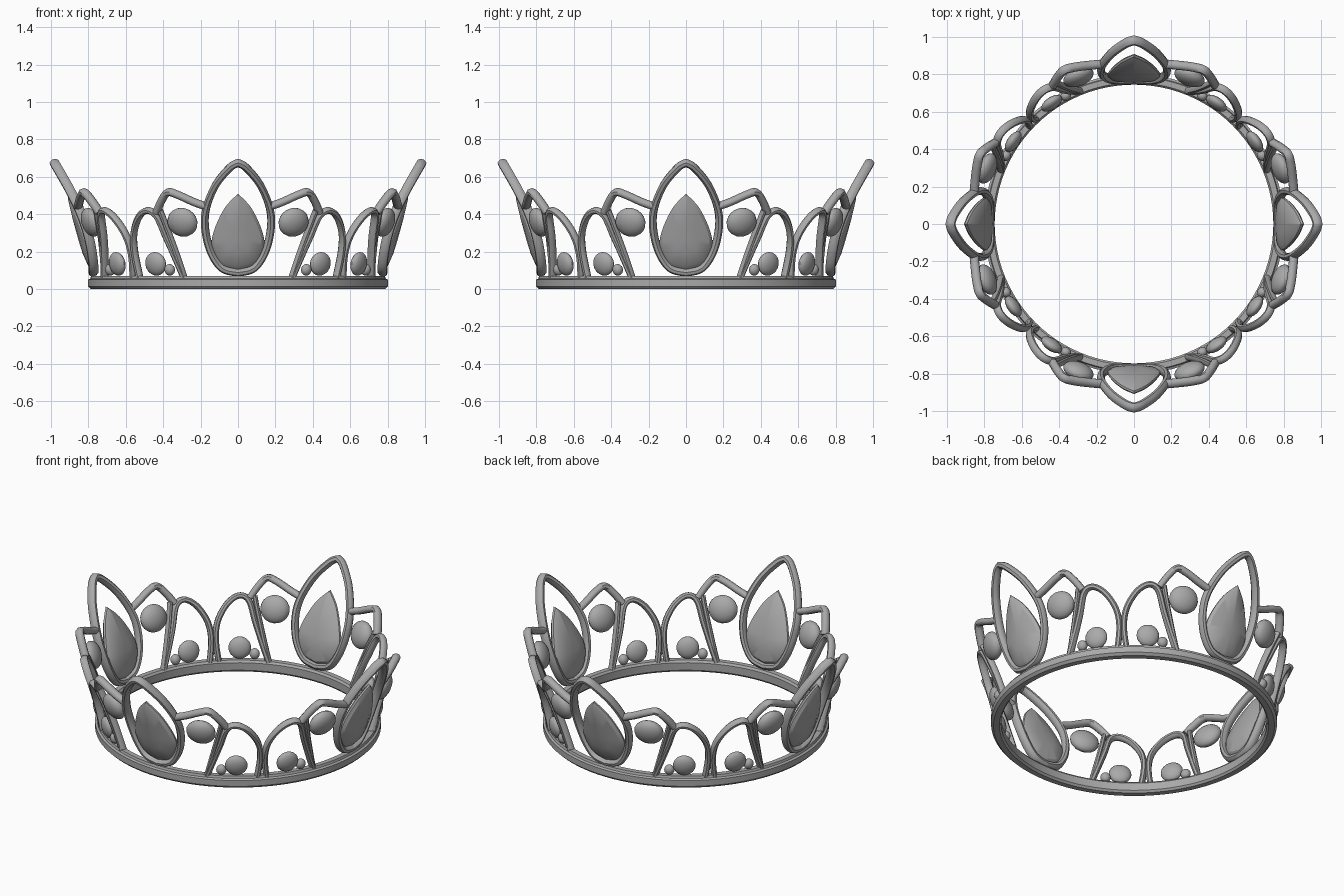
import bpy, bmesh, math
from mathutils import Vector, Matrix

if "Cube" in bpy.data.objects:
    bpy.data.objects.remove(bpy.data.objects["Cube"])

metal = bpy.data.materials.new("grey_metal")
metal.diffuse_color = (0.40, 0.40, 0.40, 1)
metal.use_nodes = True
metal.node_tree.nodes["Principled BSDF"].inputs["Base Color"].default_value = metal.diffuse_color


def wall_radius(z):
    d = z - 0.07
    return 0.77 + 0.15 * d + 0.33 * d * d


def on_wall(x, z, out=0.0):
    """Front-view point projected on to the flaring crown wall."""
    r = wall_radius(z)
    p = Vector((x, -math.sqrt(r * r - x * x), z))
    n = Vector((p.x, p.y, 0)).normalized()
    return p + n * out


def smooth_path(pts, closed=False, steps=7):
    """Catmull-Rom through 2D points."""
    n, out = len(pts), []
    P = [Vector(p) for p in pts]
    for i in range(n if closed else n - 1):
        if closed:
            a, b, c, d = (P[(i + k) % n] for k in (-1, 0, 1, 2))
        else:
            a, b, c, d = P[max(i - 1, 0)], P[i], P[i + 1], P[min(i + 2, n - 1)]
        for s in range(steps):
            t = s / steps
            out.append(0.5 * (2 * b + (c - a) * t + (2 * a - 5 * b + 4 * c - d) * t * t
                              + (3 * b - a - 3 * c + d) * t ** 3))
    if not closed:
        out.append(P[-1])
    return out


def finish(name, bm, angle=40, copies=4, mirror=False):
    """Mirror a front part if asked, repeat it round the crown, make the object."""
    if mirror:
        geo = bmesh.ops.duplicate(bm, geom=bm.verts[:] + bm.edges[:] + bm.faces[:])["geom"]
        for v in geo:
            if isinstance(v, bmesh.types.BMVert):
                v.co.x *= -1
    base = bm.verts[:] + bm.edges[:] + bm.faces[:]
    for k in range(1, copies):
        geo = bmesh.ops.duplicate(bm, geom=base)["geom"]
        bmesh.ops.rotate(bm, verts=[g for g in geo if isinstance(g, bmesh.types.BMVert)],
                         matrix=Matrix.Rotation(k * math.pi / 2, 3, 'Z'))
    bmesh.ops.recalc_face_normals(bm, faces=bm.faces[:])
    me = bpy.data.meshes.new(name)
    bm.to_mesh(me)
    bm.free()
    me.materials.append(metal)
    ob = bpy.data.objects.new(name, me)
    bpy.context.collection.objects.link(ob)
    bpy.ops.object.select_all(action='DESELECT')
    ob.select_set(True)
    bpy.context.view_layer.objects.active = ob
    bpy.ops.object.shade_smooth_by_angle(angle=math.radians(angle))
    return ob


def band(name, path, width, depth, closed=False, mirror=False, sides=8):
    """Sweep a rounded section along a front-view path on the wall."""
    bm = bmesh.new()
    pts = [on_wall(p.x, p.y) for p in path]
    n, rings = len(pts), []
    for i, p in enumerate(pts):
        a = pts[(i - 1) % n] if closed else pts[max(i - 1, 0)]
        b = pts[(i + 1) % n] if closed else pts[min(i + 1, n - 1)]
        t = (b - a).normalized()
        out = Vector((p.x, p.y, -0.33 * math.hypot(p.x, p.y))).normalized()
        side = t.cross(out).normalized()
        out = side.cross(t)
        rings.append([bm.verts.new(p + side * width * math.cos(q) + out * depth * math.sin(q))
                      for q in ((k + 0.5) * 2 * math.pi / sides for k in range(sides))])
    for i in range(n if closed else n - 1):
        A, B = rings[i], rings[(i + 1) % n]
        for k in range(sides):
            j = (k + 1) % sides
            bm.faces.new((A[k], A[j], B[j], B[k]))
    if not closed:
        bm.faces.new(rings[0])
        bm.faces.new(rings[-1])
    return finish(name, bm, mirror=mirror, angle=50)


def round_gem(name, x, z, w, h, d):
    bm = bmesh.new()
    c = on_wall(x, z)
    turn = Matrix.Rotation(math.atan2(c.x, -c.y), 4, 'Z')
    tilt = Matrix.Rotation(math.atan(0.15 + 0.66 * (z - 0.07)), 4, 'X')
    m = Matrix.Translation(c) @ turn @ tilt @ Matrix.Diagonal((w, d, h, 1))
    bmesh.ops.create_uvsphere(bm, u_segments=16, v_segments=10, radius=1, matrix=m)
    return finish(name, bm, mirror=True)


# Base ring
bm = bmesh.new()
profile = [(0.745, 0.012), (0.755, 0.0), (0.788, 0.0), (0.802, 0.014), (0.802, 0.05),
           (0.79, 0.056), (0.786, 0.07), (0.755, 0.07), (0.745, 0.058)]
N = 96
rings = [[bm.verts.new((r * math.cos(2 * math.pi * i / N), r * math.sin(2 * math.pi * i / N), z))
          for r, z in profile] for i in range(N)]
for i in range(N):
    for k in range(len(profile)):
        A, B, j = rings[i], rings[(i + 1) % N], (k + 1) % len(profile)
        bm.faces.new((A[k], A[j], B[j], B[k]))
finish("base_ring", bm, copies=1, angle=30)

# Tall pointed loops on the four sides
half = smooth_path([(0, 0.088), (0.085, 0.112), (0.145, 0.20), (0.175, 0.32), (0.17, 0.43),
                    (0.12, 0.555), (0.045, 0.648), (0, 0.675)])
loop = half + [Vector((-p.x, p.y)) for p in reversed(half[1:-1])]
band("tall_loop", loop, 0.021, 0.027, closed=True)

# Middle peaks leaning away from the tall loops
band("middle_peak", smooth_path([(0.165, 0.44), (0.235, 0.465), (0.32, 0.503), (0.375, 0.517),
                                 (0.41, 0.47), (0.435, 0.41)]), 0.021, 0.025, mirror=True)

# Outer arches meeting at the diagonals
band("outer_arch", smooth_path([(0.288, 0.06), (0.34, 0.18), (0.385, 0.28), (0.435, 0.39),
                                (0.485, 0.42), (0.53, 0.385), (0.556, 0.30), (0.553, 0.20),
                                (0.525, 0.06)]), 0.018, 0.023, mirror=True)
band("arch_brace", smooth_path([(0.285, 0.06), (0.325, 0.18), (0.365, 0.29), (0.415, 0.42)]),
     0.015, 0.02, mirror=True)

# Pear-shaped gems
outline = smooth_path([(0, 0.105), (0.09, 0.135), (0.138, 0.23), (0.125, 0.32),
                       (0.07, 0.435), (0, 0.51)], steps=5)
outline = outline + [Vector((-p.x, p.y)) for p in reversed(outline[1:-1])]
centre = Vector((0, 0.26))
bm = bmesh.new()
layers = []
for scale, out in ((0.45, -0.038), (0.88, -0.022), (1, -0.006), (1, 0.006), (0.88, 0.022), (0.45, 0.038)):
    layers.append([bm.verts.new(on_wall(*(centre + (p - centre) * scale), out)) for p in outline])
n = len(outline)
for A, B in zip(layers, layers[1:]):
    for k in range(n):
        bm.faces.new((A[k], A[(k + 1) % n], B[(k + 1) % n], B[k]))
for ring, out in ((layers[0], -0.042), (layers[-1], 0.042)):
    c = bm.verts.new(on_wall(0, 0.26, out))
    for k in range(n):
        bm.faces.new((c, ring[k], ring[(k + 1) % n]))
finish("pear_gem", bm, angle=30)

# Round gems
round_gem("large_round_gem", 0.297, 0.357, 0.085, 0.08, 0.045)
round_gem("small_round_gem", 0.44, 0.135, 0.064, 0.064, 0.032)
round_gem("tiny_bead", 0.365, 0.103, 0.029, 0.031, 0.026)
